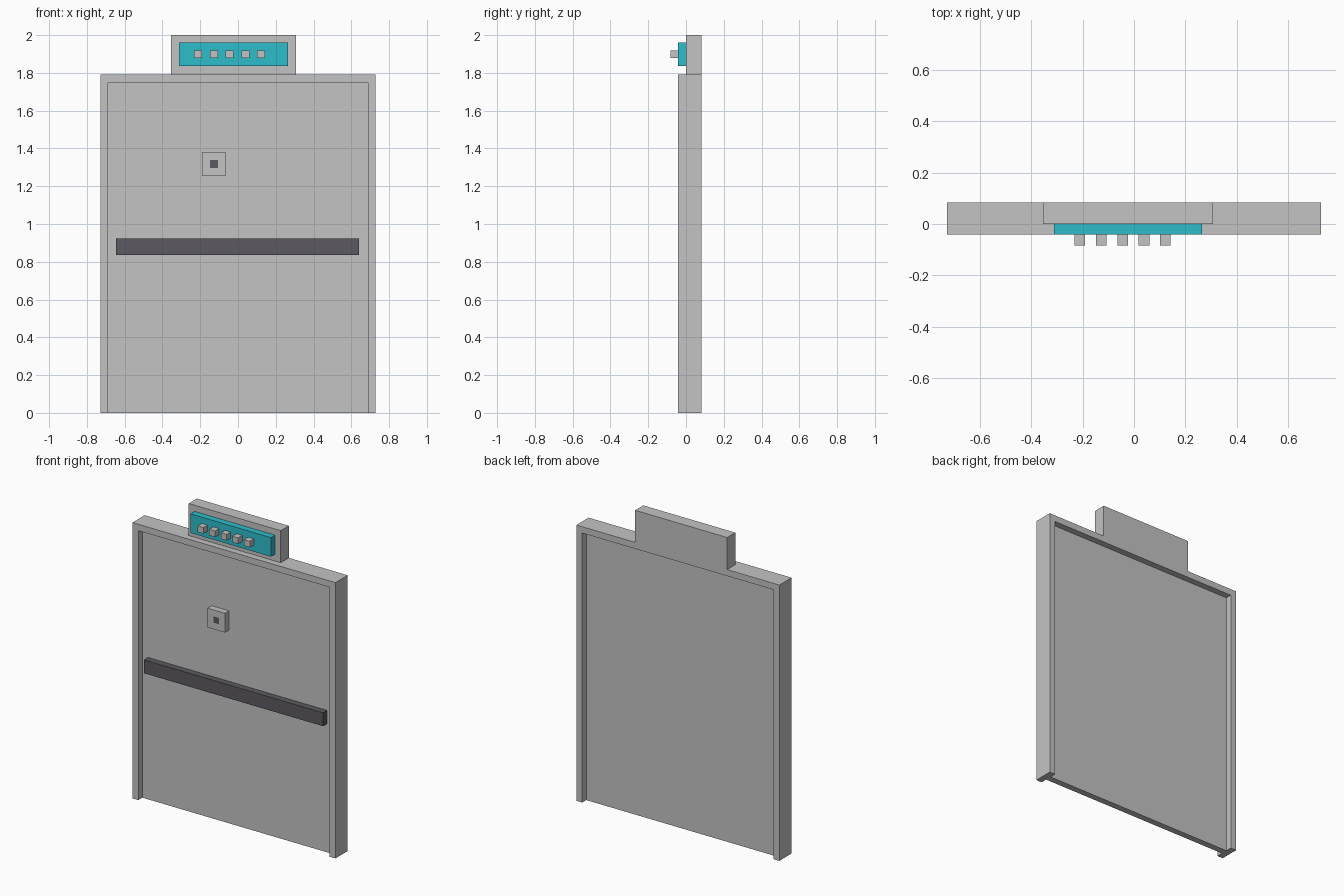
import bpy, bmesh

if "Cube" in bpy.data.objects:
    bpy.data.objects.remove(bpy.data.objects["Cube"])

U = 1 / 24  # basic thickness unit


def material(name, rgb):
    m = bpy.data.materials.new(name)
    m.diffuse_color = (*rgb, 1)
    m.use_nodes = True
    m.node_tree.nodes["Principled BSDF"].inputs["Base Color"].default_value = m.diffuse_color
    return m


GREY = material("light_grey", (0.552, 0.552, 0.552))
DARK = material("dark_grey", (0.107, 0.102, 0.119))
CYAN = material("cyan", (0.027, 0.509, 0.597))


def finish(name, bm, *mats):
    bmesh.ops.recalc_face_normals(bm, faces=bm.faces)
    me = bpy.data.meshes.new(name)
    bm.to_mesh(me)
    bm.free()
    for m in mats:
        me.materials.append(m)
    ob = bpy.data.objects.new(name, me)
    bpy.context.collection.objects.link(ob)
    return ob


def box_mesh(x, y, z):
    bm = bmesh.new()
    bmesh.ops.create_cube(bm, size=1)
    for v in bm.verts:
        v.co = [r[0] if c < 0 else r[1] for c, r in zip(v.co, (x, y, z))]
    return bm


def box(name, x, y, z, mat):
    return finish(name, box_mesh(x, y, z), mat)


# Door frame: an arch profile extruded front to back
W, I, H, T = 17.5 * U, 16.5 * U, 43 * U, 42 * U
bm = bmesh.new()
outline = [(-W, 0), (-W, H), (W, H), (W, 0), (I, 0), (I, T), (-I, T), (-I, 0)]
face = bm.faces.new([bm.verts.new((x, -U, z)) for x, z in outline])
ext = bmesh.ops.extrude_face_region(bm, geom=[face])
for v in ext["geom"]:
    if isinstance(v, bmesh.types.BMVert):
        v.co.y = 2 * U
finish("door_frame", bm, GREY)

# Door leaf, recessed on both sides
box("door_leaf", (-I, I), (0, U), (0, T), GREY)

# Push bar
box("push_bar", (-0.646, 0.64), (-U, 0), (0.835, 0.922), DARK)

# Lock block with a dark keyhole inset in its front face
bm = box_mesh((-0.19, -0.065), (-U, 0), (1.255, 1.38))
bm.normal_update()
front = min(bm.faces, key=lambda f: f.calc_center_median().y)
bmesh.ops.inset_region(bm, faces=[front], thickness=U, use_even_offset=True)
front.material_index = 1
finish("lock_block", bm, GREY, DARK)

# Sign above the door, with its coloured panel and row of studs
box("sign_back", (-0.354, 0.307), (0, 2 * U), (H, 2), GREY)
box("sign_panel", (-0.312, 0.266), (-U, 0), (1.836, 1.96), CYAN)
for i in range(5):
    x = -0.211 + 2 * U * i
    box(f"sign_stud_{i + 1}", (x - U / 2, x + U / 2), (-2 * U, -U), (1.879, 1.919), GREY)
